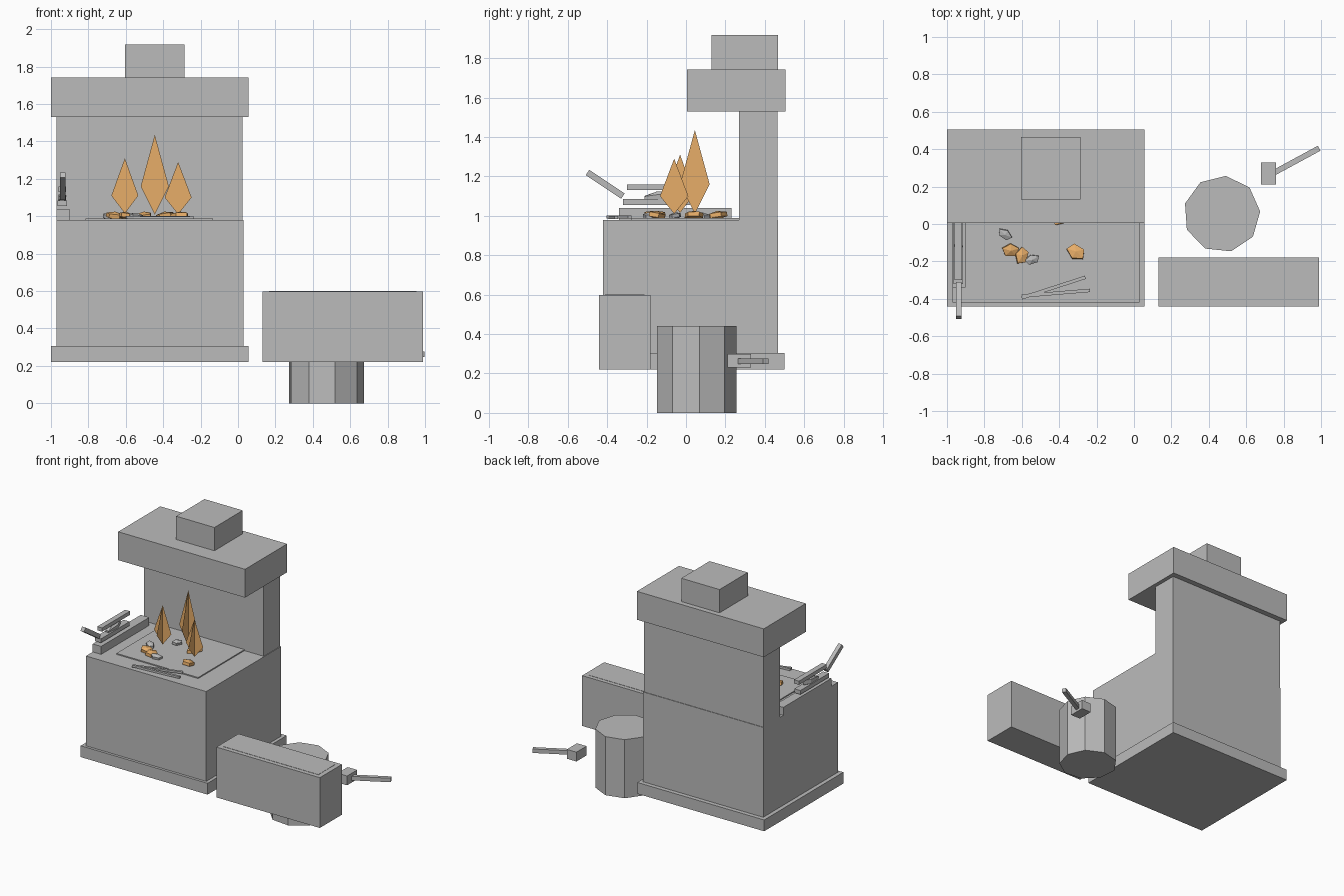
import bpy, bmesh, math
from mathutils import Vector

if "Cube" in bpy.data.objects:
    bpy.data.objects.remove(bpy.data.objects["Cube"])


def material(name, rgb):
    m = bpy.data.materials.new(name)
    m.diffuse_color = (*rgb, 1)
    m.use_nodes = True
    m.node_tree.nodes["Principled BSDF"].inputs["Base Color"].default_value = m.diffuse_color
    return m


GREY = material("stone grey", (0.5, 0.5, 0.5))
GOLD = material("fire amber", (0.80, 0.42, 0.14))


def finish(bm, name, mat):
    mesh = bpy.data.meshes.new(name)
    bm.to_mesh(mesh)
    bm.free()
    mesh.materials.append(mat)
    ob = bpy.data.objects.new(name, mesh)
    bpy.context.collection.objects.link(ob)
    return ob


def box(name, x, y, z, mat=GREY):
    """Block given by its (min, max) range on each axis."""
    bm = bmesh.new()
    bmesh.ops.create_cube(bm, size=1)
    for v in bm.verts:
        v.co = Vector((x[v.co.x > 0], y[v.co.y > 0], z[v.co.z > 0]))
    return finish(bm, name, mat)


def bar(name, a, b, width, height, mat=GREY):
    """Square rod running from a to b."""
    a, b = Vector(a), Vector(b)
    bm = bmesh.new()
    bmesh.ops.create_cube(bm, size=1)
    bmesh.ops.scale(bm, vec=((b - a).length, width, height), verts=bm.verts)
    ob = finish(bm, name, mat)
    d = b - a
    ob.rotation_euler = (0, -math.atan2(d.z, math.hypot(d.x, d.y)), math.atan2(d.y, d.x))
    ob.location = (a + b) / 2
    return ob


def lump(name, loc, size, turn, mat):
    """Flattened faceted coal."""
    bm = bmesh.new()
    bmesh.ops.create_uvsphere(bm, u_segments=5, v_segments=3, radius=1)
    bmesh.ops.scale(bm, vec=size, verts=bm.verts)
    ob = finish(bm, name, mat)
    ob.location = loc
    ob.rotation_euler = (0.15, 0.1, turn)
    return ob


def flame(name, x, y, low, mid, top, half):
    """Two crossed upright kites."""
    bm = bmesh.new()
    for dx, dy in ((half, 0), (0, half)):
        pts = ((x, y, low), (x + dx, y + dy, mid), (x, y, top), (x - dx, y - dy, mid))
        bm.faces.new([bm.verts.new(p) for p in pts])
    return finish(bm, name, GOLD)


# Forge masonry
box("forge_base", (-1.0, 0.055), (-0.44, 0.5), (0.22, 0.305))
box("forge_body", (-0.97, 0.03), (-0.42, 0.468), (0.305, 0.98))
box("back_wall", (-0.97, 0.025), (0.27, 0.464), (0.98, 1.53))
box("hood", (-1.0, 0.055), (0.005, 0.505), (1.53, 1.743))
box("chimney", (-0.605, -0.287), (0.13, 0.466), (1.743, 1.918))
box("hearth_plate", (-0.815, -0.135), (-0.28, 0.27), (0.98, 0.988))

# Fire
flame("flame_left", -0.605, -0.03, 1.015, 1.11, 1.31, 0.072)
flame("flame_middle", -0.445, 0.045, 1.01, 1.16, 1.435, 0.075)
flame("flame_right", -0.32, -0.06, 1.01, 1.10, 1.29, 0.072)

# Glowing embers and dead coals
for i, (x, y, r) in enumerate(((-0.66, -0.14, 0.055), (-0.60, -0.17, 0.055),
                               (-0.31, -0.15, 0.062), (-0.39, 0.04, 0.065),
                               (-0.50, 0.16, 0.06))):
    lump(f"ember_{i}", (x, y, 1.003), (r, r * 0.75, 0.022), i * 1.3, GOLD)
for i, (x, y) in enumerate(((-0.69, -0.055), (-0.545, -0.19), (-0.56, 0.08))):
    lump(f"coal_{i}", (x, y, 1.0), (0.048, 0.03, 0.018), -0.6 + i * 0.9, GREY)

# Tongs lying on the hearth
bar("tong_arm_a", (-0.60, -0.395, 0.995), (-0.26, -0.285, 0.995), 0.018, 0.015)
bar("tong_arm_b", (-0.60, -0.385, 0.992), (-0.235, -0.355, 0.992), 0.018, 0.015)

# Bellows on its bench
box("bellows_bench", (-0.97, -0.9), (-0.34, 0.23), (0.98, 1.04))
box("bellows_lower_board", (-0.965, -0.915), (-0.32, 0.02), (1.055, 1.085))
box("bellows_upper_board", (-0.96, -0.92), (-0.30, 0.03), (1.13, 1.158))
lump("bellows_bag", (-0.94, -0.14, 1.095), (0.025, 0.10, 0.03), 0, GREY)
bar("bellows_handle", (-0.938, -0.50, 1.22), (-0.938, -0.32, 1.10), 0.03, 0.032)

# Quench trough with a water sheet
box("trough", (0.13, 0.99), (-0.442, -0.18), (0.22, 0.598))
box("water", (0.165, 0.955), (-0.41, -0.21), (0.595, 0.60))

# Nine-sided stump
bm = bmesh.new()
bmesh.ops.create_cone(bm, cap_ends=True, segments=9, radius1=0.205, radius2=0.205, depth=0.44)
first = max(bm.verts, key=lambda v: v.co.x)
turn = math.radians(4) - math.atan2(first.co.y, first.co.x)
stump = finish(bm, "stump", GREY)
stump.location = (0.47, 0.053, 0.22)
stump.rotation_euler.z = turn

# Hammer
box("hammer_head", (0.68, 0.76), (0.21, 0.33), (0.23, 0.30))
bar("hammer_handle", (0.75, 0.275, 0.262), (0.99, 0.405, 0.262), 0.03, 0.03)
